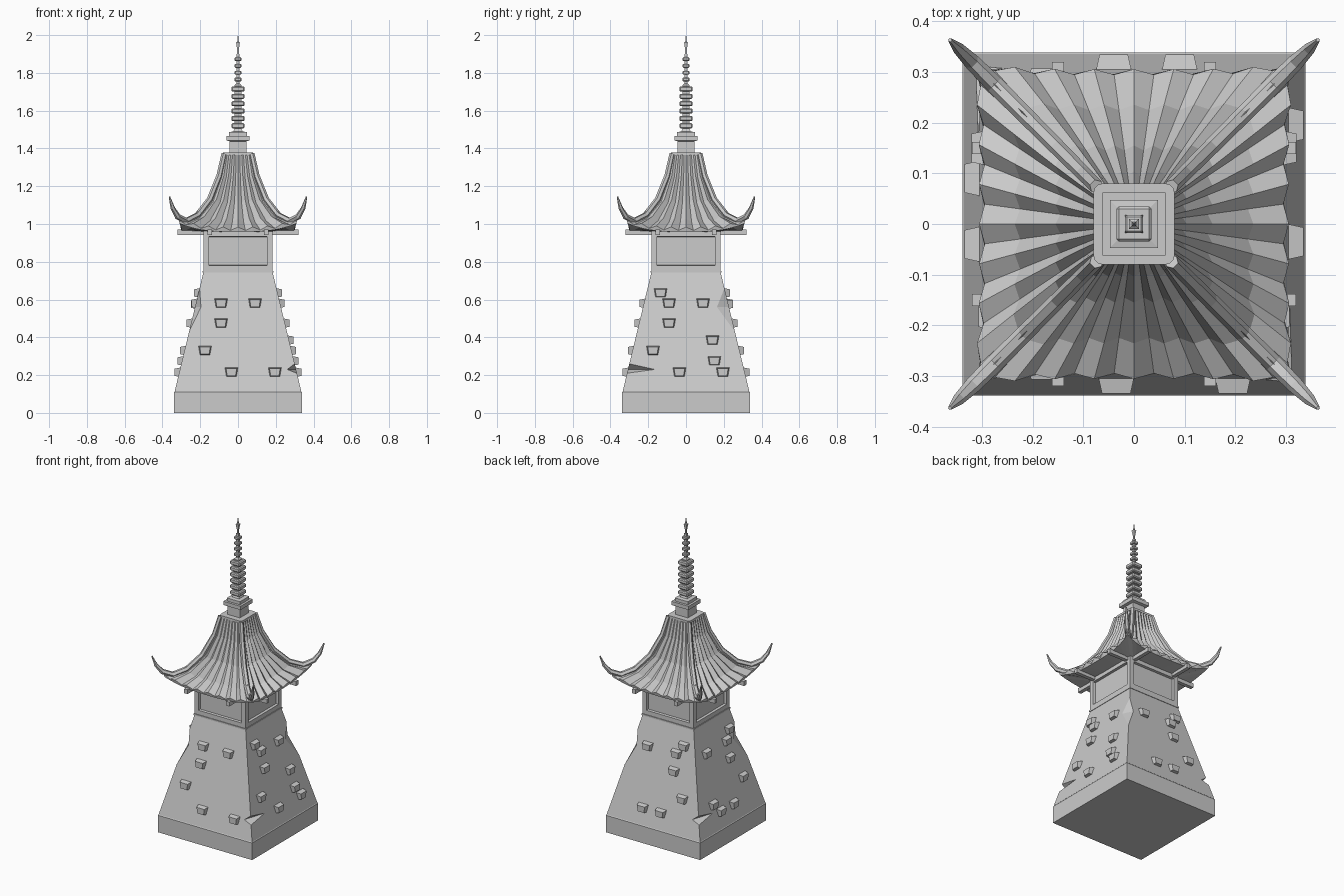
import bpy, bmesh
from math import pi
from mathutils import Matrix, Vector

if "Cube" in bpy.data.objects:
    bpy.data.objects.remove(bpy.data.objects["Cube"], do_unlink=True)

stone = bpy.data.materials.new("grey_stone")
stone.use_nodes = True
GREY = (0.6, 0.6, 0.6, 1)
stone.diffuse_color = GREY
stone.node_tree.nodes["Principled BSDF"].inputs["Base Color"].default_value = GREY
QUARTERS = [Matrix.Rotation(k * pi / 2, 4, "Z") for k in range(4)]


def finish(name, bm):
    bmesh.ops.recalc_face_normals(bm, faces=bm.faces)
    mesh = bpy.data.meshes.new(name)
    bm.to_mesh(mesh)
    bm.free()
    mesh.materials.append(stone)
    obj = bpy.data.objects.new(name, mesh)
    bpy.context.collection.objects.link(obj)
    return obj


def add_box(bm, centre, size):
    bmesh.ops.create_cube(bm, size=1, matrix=Matrix.Translation(centre) @ Matrix.Diagonal((*size, 1)))


def square_stack(name, profile):
    """Square tower from (half width, height) steps."""
    bm = bmesh.new()
    rings = [[bm.verts.new((sx * w, sy * w, z)) for sx, sy in ((-1, -1), (1, -1), (1, 1), (-1, 1))]
             for w, z in profile]
    for a, b in zip(rings, rings[1:]):
        for i in range(4):
            j = (i + 1) % 4
            bm.faces.new((a[i], a[j], b[j], b[i]))
    bm.faces.new(rings[0])
    bm.faces.new(rings[-1])
    return finish(name, bm)


def hull(name, points):
    bm = bmesh.new()
    verts = [bm.verts.new(p) for p in points]
    bmesh.ops.convex_hull(bm, input=verts)
    return finish(name, bm)


def wall(z):
    """Half width of the tapered tower at a height."""
    return 0.335 - 0.152 * (z - 0.115) / 0.63


# Plinth and tapered tower
square_stack("plinth", [(0.338, 0), (0.338, 0.11), (0.332, 0.118)])
tower = square_stack("tower", [(wall(0.115), 0.115), (wall(0.745), 0.745)])


# Chipped corners cut from the tower
def chip(low, high, mid, reach_y, reach_x, flip_y, turn):
    d = wall(mid) + 0.002
    points = [(wall(low), wall(low), low), (wall(high), wall(high), high),
              (d, reach_y, mid), (reach_x, d, mid), (0.4, 0.4, mid)]
    cutter = hull("chip_cutter", [(turn * x, turn * flip_y * y, z) for x, y, z in points])
    cutter.hide_render = True
    mod = tower.modifiers.new("chip", "BOOLEAN")
    mod.operation = "DIFFERENCE"
    mod.object = cutter
    bpy.context.view_layer.objects.active = tower
    bpy.ops.object.modifier_apply(modifier=mod.name)
    bpy.data.objects.remove(cutter, do_unlink=True)


for turn in (1, -1):
    chip(0.43, 0.66, 0.56, 0.16, 0.195, 1, turn)
    chip(0.21, 0.26, 0.23, 0.16, 0.26, -1, turn)

# Protruding stones on each wall
common = [(-0.09, 0.58), (0.09, 0.58), (-0.09, 0.475), (-0.175, 0.33), (-0.035, 0.215), (0.195, 0.215)]
extra = [(-0.135, 0.635), (0.14, 0.385), (0.15, 0.275)]
back = [(-0.115, 0.575), (0.09, 0.475), (0.135, 0.635), (0.09, 0.58), (0.175, 0.33),
        (0.04, 0.215), (-0.09, 0.215)]
left = back + [(-0.15, 0.275)]
bm = bmesh.new()
for rot, spots in zip(QUARTERS, (common, common + extra, back, left)):
    for u, z in spots:
        inner, outer = [
            [bm.verts.new(rot @ Vector((u + su * (w + sz * 0.003), -depth, z + sz * h)))
             for su, sz in ((-1, -1), (1, -1), (1, 1), (-1, 1))]
            for w, h, depth in ((0.033, 0.026, wall(z) - 0.012), (0.025, 0.019, wall(z) + 0.024))]
        bm.faces.new(inner)
        bm.faces.new(outer)
        for i in range(4):
            j = (i + 1) % 4
            bm.faces.new((inner[i], inner[j], outer[j], outer[i]))
finish("wall_stones", bm)

# Upper room with a recessed panel on each side
square_stack("room_sill", [(0.187, 0.742), (0.187, 0.752)])
bm = bmesh.new()
add_box(bm, (0, 0, 0.857), (0.366, 0.366, 0.21))
sides = [f for f in bm.faces if abs(f.normal.z) < 0.5]
bmesh.ops.inset_individual(bm, faces=sides, thickness=0.04)
bmesh.ops.inset_individual(bm, faces=sides, thickness=0.003, depth=-0.016)
finish("upper_room", bm)

# Eave beams crossing under the roof
bm = bmesh.new()
for s in (-0.15, 0.15):
    add_box(bm, (s, 0, 0.956), (0.024, 0.64, 0.028))
    add_box(bm, (0, s, 0.956), (0.64, 0.024, 0.028))
finish("eave_beams", bm)

# Fluted roof: rows of half width, height, corner lift, flute depth
rows = [(0.076, 1.375, 0, 0.003), (0.1, 1.25, 0, 0.006), (0.15, 1.12, 0.005, 0.008),
        (0.23, 1.02, 0.025, 0.009), (0.3, 0.975, 0.045, 0.009),
        (0.296, 0.958, 0.045, 0), (0.17, 0.958, 0, 0)]
FLUTES = 16
bm = bmesh.new()
for rot in QUARTERS:
    grid = []
    for w, z, lift, flute in rows:
        line = []
        for i in range(FLUTES + 1):
            s = 2 * i / FLUTES - 1
            wave = flute * (0 if abs(s) == 1 else (-1) ** i)
            out = w + lift * 0.3 * s ** 4 + wave * 0.6
            line.append(bm.verts.new(rot @ Vector((s * (w + lift * 0.3), -out, z + lift * abs(s) ** 3 + wave))))
        grid.append(line)
    for a, b in zip(grid, grid[1:]):
        for i in range(FLUTES):
            bm.faces.new((a[i], a[i + 1], b[i + 1], b[i]))
bmesh.ops.remove_doubles(bm, verts=bm.verts, dist=0.0005)
finish("fluted_roof", bm)

# Rounded cap closing the roof
bm = bmesh.new()
add_box(bm, (0, 0, 1.372), (0.16, 0.16, 0.014))
uprights = [e for e in bm.edges if abs(e.verts[0].co.z - e.verts[1].co.z) > 0.01]
bmesh.ops.bevel(bm, geom=uprights, offset=0.018, segments=3, profile=0.5, affect="EDGES")
finish("roof_cap", bm)

# Corner ridges sweeping up into horns: reach, height, thickness
ridge = [(0.074, 1.372, 0.014), (0.1, 1.255, 0.015), (0.15, 1.13, 0.016), (0.215, 1.045, 0.017),
         (0.275, 1.015, 0.018), (0.32, 1.04, 0.016), (0.346, 1.085, 0.012), (0.363, 1.145, 0.004)]
for k, rot in enumerate(QUARTERS):
    curve = bpy.data.curves.new("ridge_path", "CURVE")
    curve.dimensions = "3D"
    curve.bevel_depth = 1
    curve.bevel_resolution = 1
    curve.use_fill_caps = True
    spline = curve.splines.new("POLY")
    spline.points.add(len(ridge) - 1)
    for p, (r, z, thick) in zip(spline.points, ridge):
        p.co = (*(rot @ Vector((r, r, z))), 1)
        p.radius = thick
    path = bpy.data.objects.new("ridge_path", curve)
    bpy.context.collection.objects.link(path)
    bpy.context.view_layer.update()
    mesh = bpy.data.meshes.new_from_object(path)
    bpy.data.objects.remove(path, do_unlink=True)
    mesh.materials.clear()
    mesh.materials.append(stone)
    for face in mesh.polygons:
        face.use_smooth = False
    horn = bpy.data.objects.new(f"corner_ridge_{k + 1}", mesh)
    bpy.context.collection.objects.link(horn)

# Finial: stepped foot, square rings on a rod, and a spike
square_stack("finial_foot", [(0.044, 1.375), (0.044, 1.438), (0.062, 1.442), (0.062, 1.466),
                             (0.047, 1.466), (0.047, 1.486), (0.025, 1.49), (0.018, 1.505)])
square_stack("finial_rod", [(0.018, 1.48), (0.018, 1.735), (0.009, 1.745), (0.008, 1.9)])


def ring_set(name, half, height, first, step, count):
    bm = bmesh.new()
    for i in range(count):
        add_box(bm, (0, 0, first + i * step), (2 * half, 2 * half, height))
    bmesh.ops.bevel(bm, geom=bm.edges[:], offset=height * 0.2, segments=1, affect="EDGES")
    finish(name, bm)


ring_set("large_rings", 0.035, 0.027, 1.52, 0.039, 6)
ring_set("small_rings", 0.018, 0.02, 1.765, 0.036, 4)
square_stack("spike", [(0.004, 1.89), (0.005, 1.925), (0.01, 1.96), (0.004, 1.965), (0.001, 2.0)])
